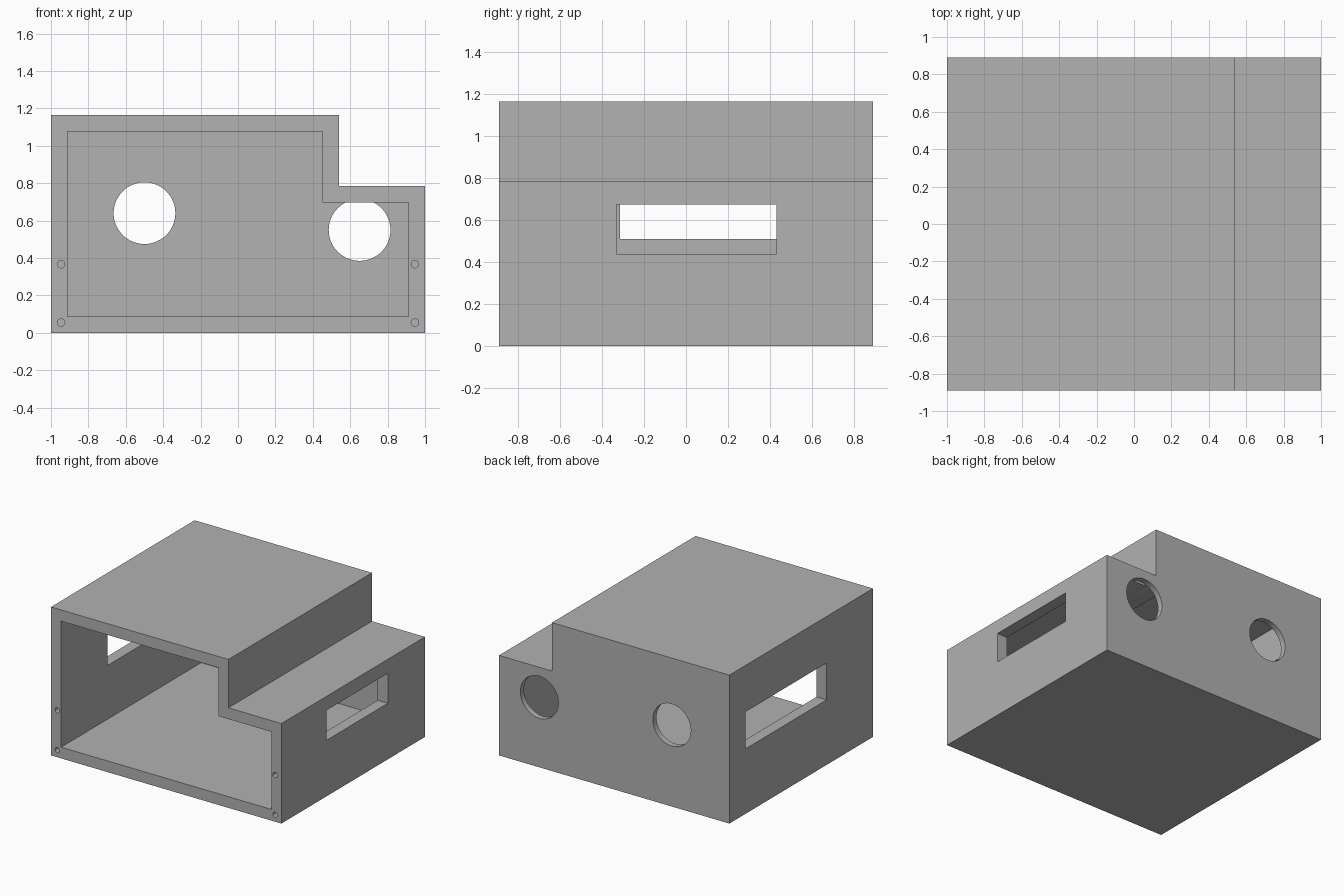
import bpy, bmesh
from math import radians
from mathutils import Matrix

cube = bpy.data.objects.get("Cube")
if cube:
    bpy.data.objects.remove(cube, do_unlink=True)

HALF_DEPTH = 0.89
WALL = 0.088
BACK_WALL = 0.045

grey = bpy.data.materials.new("plain grey")
grey.use_nodes = True
colour = (0.445, 0.445, 0.445, 1)
grey.diffuse_color = colour
grey.node_tree.nodes["Principled BSDF"].inputs["Base Color"].default_value = colour


def finish(name, bm):
    bmesh.ops.recalc_face_normals(bm, faces=bm.faces)
    mesh = bpy.data.meshes.new(name)
    bm.to_mesh(mesh)
    bm.free()
    obj = bpy.data.objects.new(name, mesh)
    bpy.context.collection.objects.link(obj)
    mesh.materials.append(grey)
    return obj


def stepped_block(name, inset, y0, y1):
    """Stepped front profile, inset evenly and extruded from y0 to y1."""
    side, low, top = 1 - inset, 0.785 - inset, 1.165 - inset
    step = 0.54 - inset
    profile = [(-side, inset), (side, inset), (side, low),
               (step, low), (step, top), (-side, top)]
    bm = bmesh.new()
    face = bm.faces.new([bm.verts.new((x, y0, z)) for x, z in profile])
    moved = bmesh.ops.extrude_face_region(bm, geom=[face])["geom"]
    bmesh.ops.translate(bm, vec=(0, y1 - y0, 0),
                        verts=[v for v in moved if isinstance(v, bmesh.types.BMVert)])
    return finish(name, bm)


def box(name, lo, hi):
    bm = bmesh.new()
    size = [b - a for a, b in zip(lo, hi)]
    mid = [(a + b) / 2 for a, b in zip(lo, hi)]
    bmesh.ops.create_cube(bm, size=1, matrix=Matrix.Translation(mid) @ Matrix.Diagonal((*size, 1)))
    return finish(name, bm)


def bore(name, x, z, radius, y0, y1, sides):
    """Cylinder lying along y."""
    bm = bmesh.new()
    place = Matrix.Translation((x, (y0 + y1) / 2, z)) @ Matrix.Rotation(radians(90), 4, "X")
    bmesh.ops.create_cone(bm, cap_ends=True, segments=sides, radius1=radius,
                          radius2=radius, depth=y1 - y0, matrix=place)
    return finish(name, bm)


# Stepped outer body and the tools that hollow it
housing = stepped_block("housing", 0, -HALF_DEPTH, HALF_DEPTH)
inner_back = HALF_DEPTH - BACK_WALL
cutters = [stepped_block("cavity_cutter", WALL, -HALF_DEPTH - 0.1, inner_back)]

# Side windows
cutters.append(box("left_window_cutter", (0.8, -0.33, 0.44), (1.1, 0.43, 0.675)))
cutters.append(box("right_window_cutter", (-1.1, -0.315, 0.51), (-0.8, 0.69, 0.80)))

# Round ports in the back wall
for x, z in ((-0.5, 0.64), (0.65, 0.55)):
    cutters.append(bore("port_cutter", x, z, 0.165, inner_back - 0.002, HALF_DEPTH + 0.1, 64))

# Blind screw holes in the front rim
for x in (-0.946, 0.946):
    for z in (0.055, 0.367):
        cutters.append(bore("screw_cutter", x, z, 0.02, -HALF_DEPTH - 0.1, -HALF_DEPTH + 0.1, 24))

bpy.context.view_layer.objects.active = housing
for cutter in cutters:
    cutter.hide_render = True
    mod = housing.modifiers.new("cut", "BOOLEAN")
    mod.operation = "DIFFERENCE"
    mod.solver = "EXACT"
    mod.object = cutter
    bpy.ops.object.modifier_apply(modifier=mod.name)
    bpy.data.objects.remove(cutter, do_unlink=True)

# Smooth bores, crisp edges
bpy.ops.object.select_all(action="DESELECT")
housing.select_set(True)
bpy.ops.object.shade_smooth_by_angle(angle=radians(30))
